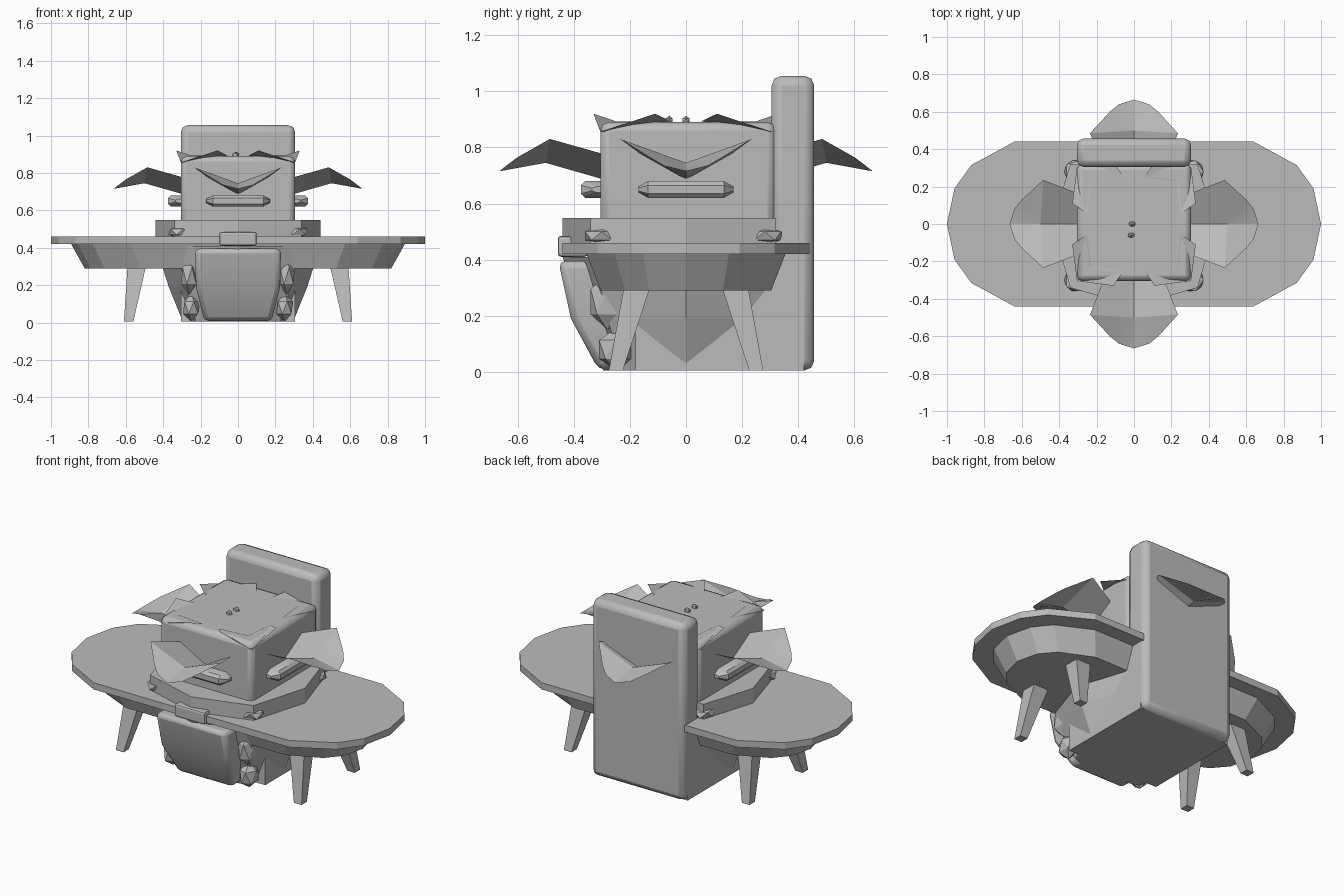
import bpy, bmesh, math
from mathutils import Vector, Matrix

cube = bpy.data.objects.get("Cube")
if cube:
    bpy.data.objects.remove(cube, do_unlink=True)

grey = bpy.data.materials.new("stone_grey")
grey.use_nodes = True
grey.diffuse_color = (0.5, 0.5, 0.5, 1)
grey.node_tree.nodes["Principled BSDF"].inputs["Base Color"].default_value = (0.5, 0.5, 0.5, 1)


def finish(name, bm, bevel=0, segments=2, smooth=0):
    bmesh.ops.recalc_face_normals(bm, faces=bm.faces)
    mesh = bpy.data.meshes.new(name)
    bm.to_mesh(mesh)
    bm.free()
    mesh.materials.append(grey)
    obj = bpy.data.objects.new(name, mesh)
    bpy.context.collection.objects.link(obj)
    bpy.ops.object.select_all(action='DESELECT')
    obj.select_set(True)
    bpy.context.view_layer.objects.active = obj
    if bevel:
        mod = obj.modifiers.new("soft_edges", 'BEVEL')
        mod.width, mod.segments = bevel, segments
    if smooth:
        bpy.ops.object.shade_smooth_by_angle(angle=math.radians(smooth))
    return obj


def loft(name, rings, **style):
    """Join equal-length rings of points into a capped solid."""
    bm = bmesh.new()
    loops = [[bm.verts.new(p) for p in ring] for ring in rings]
    for a, b in zip(loops, loops[1:]):
        for i in range(len(a)):
            j = (i + 1) % len(a)
            bm.faces.new((a[i], a[j], b[j], b[i]))
    bm.faces.new(loops[0])
    bm.faces.new(loops[-1])
    return finish(name, bm, **style)


def rect(x0, x1, y0, y1, z):
    return [(x0, y0, z), (x1, y0, z), (x1, y1, z), (x0, y1, z)]


def box(name, x, y, z, **style):
    return loft(name, [rect(*x, *y, z[0]), rect(*x, *y, z[1])], **style)


def octagon(r, diag, z, back=None):
    pts = []
    for i in range(8):
        a = i * math.pi / 4
        k = diag * math.sqrt(2) if i % 2 else r
        y = k * math.sin(a)
        pts.append((k * math.cos(a), min(y, back) if back else y, z))
    return pts


def sheet(name, points, faces, turn, smooth=0):
    bm = bmesh.new()
    spin = Matrix.Rotation(turn, 3, 'Z')
    verts = [bm.verts.new(spin @ Vector(p)) for p in points]
    for f in faces:
        bm.faces.new([verts[i] for i in f])
    return finish(name, bm, smooth=smooth)


# Tall back panel, lower column and upper block
box("back_panel", (-.305, .305), (.305, .457), (.005, 1.055), bevel=.035, smooth=40)
box("column", (-.305, .305), (-.18, .42), (.005, .5))
box("upper_block", (-.305, .305), (-.305, .32), (.44, .89), bevel=.03, smooth=40)

# Bowl, its collar and the bulging front shell
loft("bowl", [octagon(.295, .225, .005, .3), octagon(.37, .28, .19, .3),
              octagon(.44, .33, .41, .3)])
loft("collar", [octagon(.44, .34, .45, .32), octagon(.44, .34, .548, .32)])
loft("front_shell", [rect(-.18, .18, -.312, -.1, .008), rect(-.225, .225, -.41, -.1, .19),
                     rect(-.23, .23, -.455, -.1, .395)], bevel=.025, smooth=50)
box("front_lip", (-.1, .1), (-.457, -.35), (.41, .485), bevel=.012)

# Long table top with a tapered skirt
half = [(.64, -.44), (.87, -.315), (.96, -.19), (1, 0), (.96, .19), (.87, .315), (.64, .44)]
outline = half + [(-x, -y) for x, y in half]


def outline_ring(sx, sy, z):
    return [(x * sx, y * sy, z) for x, y in outline]


loft("table_top", [outline_ring(1, 1, .42), outline_ring(1, 1, .46)])
loft("table_skirt", [outline_ring(.82, .69, .29), outline_ring(.895, .81, .425)])

# Four splayed legs
for sx in (-1, 1):
    for sy in (-1, 1):
        foot = rect(.56 * sx, .61 * sx, .225 * sy, .275 * sy, .005)
        head = rect(.49 * sx, .59 * sx, .125 * sy, .22 * sy, .31)
        loft("table_leg", [foot, head])

# Folded leaves around the block
leaf = [(.29, 0, .685), (.5, 0, .745), (.665, 0, .715)]
for s in (-1, 1):
    leaf += [(.29, .16 * s, .775), (.485, .235 * s, .83), (.6, .13 * s, .765), (.64, .08 * s, .735)]
leaf_faces = [(0, 1, 4, 3), (1, 5, 4), (1, 6, 5), (1, 2, 6),
              (0, 7, 8, 1), (1, 8, 9), (1, 9, 10), (1, 10, 2)]
for i in range(4):
    sheet("side_leaf", leaf, leaf_faces, i * math.pi / 2, smooth=20)

# Small creased leaves on the top corners
corner = [(.305, .305, .855), (.23, .23, .893), (.33, .11, .92), (.11, .33, .92),
          (.25, .055, .893), (.055, .25, .893)]
for i in range(4):
    sheet("corner_leaf", corner, [(0, 1, 4, 2), (0, 3, 5, 1)], i * math.pi / 2)

# Rounded bars below the leaves, with pointed ends
for i in (0, 2, 3):
    spin = Matrix.Rotation(i * math.pi / 2, 3, 'Z')
    rings = []
    for y, h, d in ((-.17, .01, .335), (-.135, .03, .375), (.135, .03, .375), (.17, .01, .335)):
        rings.append([spin @ Vector(p) for p in ((.29, y, .65 - h), (d - .015, y, .65 - h),
                      (d, y, .65 - h / 2), (d, y, .65 + h / 2),
                      (d - .015, y, .65 + h), (.29, y, .65 + h))])
    loft("face_bar", rings, smooth=35)


def lump(name, center, size):
    bm = bmesh.new()
    bmesh.ops.create_icosphere(bm, subdivisions=1, radius=1)
    bmesh.ops.scale(bm, vec=size, verts=bm.verts)
    bmesh.ops.translate(bm, vec=center, verts=bm.verts)
    finish(name, bm)


# Knobs at the collar corners and brackets beside the shell
for s in (-1, 1):
    for y in (-.3, .28):
        lump("collar_knob", (.31 * s, y, .485), (.07, .07, .035))
    lump("bracket_upper", (.26 * s, -.28, .25), (.05, .07, .1))
    lump("bracket_lower", (.25 * s, -.25, .08), (.05, .07, .075))

# Chips on the top of the block
for x, y in ((-.01, 0), (-.015, -.06)):
    lump("top_chip", (x, y, .895), (.02, .015, .018))
